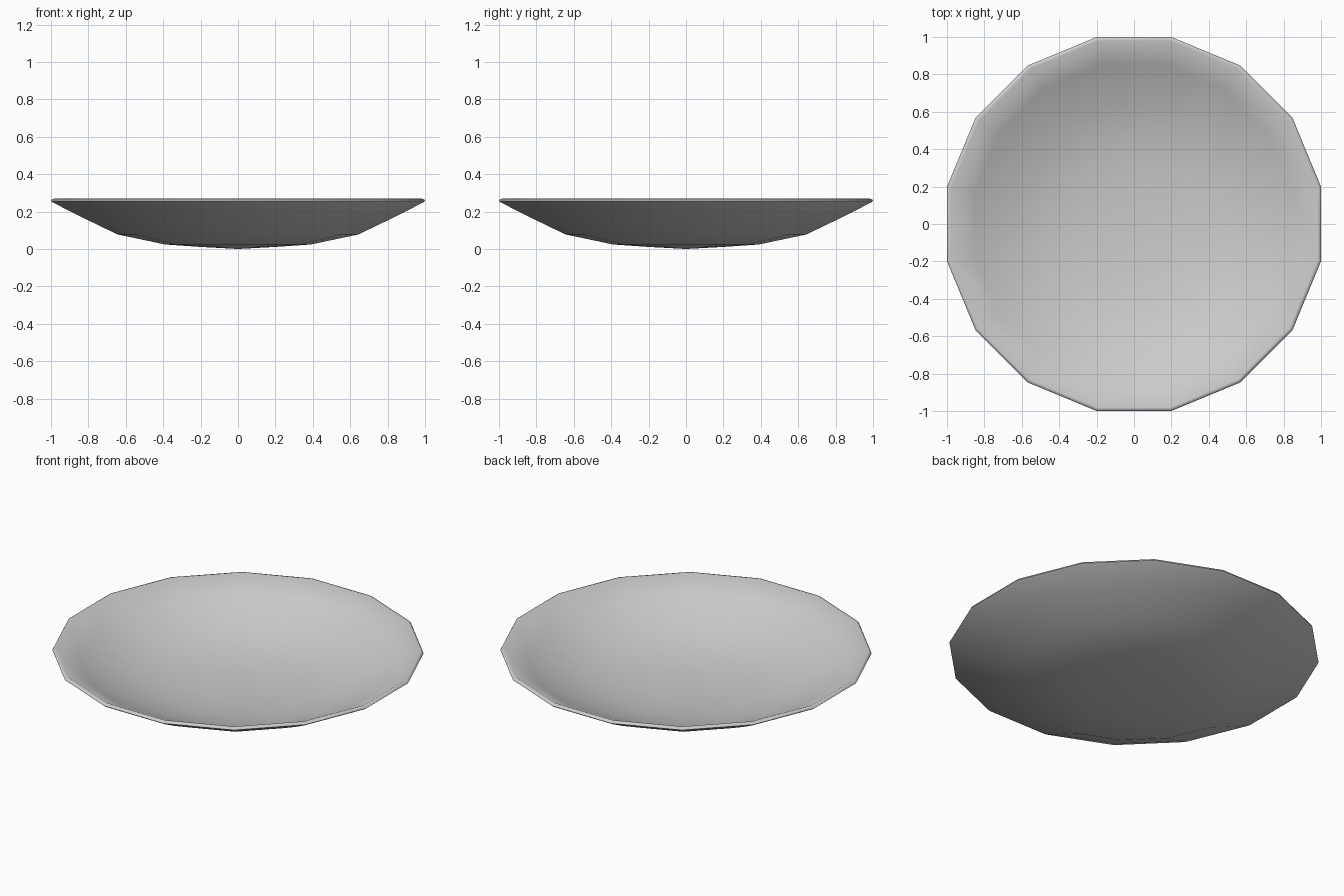
import bpy, bmesh, math

if "Cube" in bpy.data.objects:
    bpy.data.objects.remove(bpy.data.objects["Cube"])

SIDES = 16
# profile (distance to flat side, height): outside from the base up, over the rim, down the inside
profile = [(0.20, 0.011), (0.39, 0.024), (0.645, 0.078), (0.86, 0.182), (0.99, 0.249),
           (1.0, 0.257), (0.995, 0.267), (0.98, 0.269),
           (0.85, 0.202), (0.635, 0.100), (0.385, 0.046), (0.20, 0.033)]

bm = bmesh.new()
step = 2 * math.pi / SIDES
rings = []
for d, z in profile:
    r = d / math.cos(step / 2)
    rings.append([bm.verts.new((r * math.cos((k + 0.5) * step),
                                r * math.sin((k + 0.5) * step), z)) for k in range(SIDES)])

# walls of the dish
for a, b in zip(rings, rings[1:]):
    for k in range(SIDES):
        n = (k + 1) % SIDES
        bm.faces.new((a[k], a[n], b[n], b[k]))

# closed centres, underside and inside
for ring, z in ((rings[0], 0.0), (rings[-1], 0.024)):
    c = bm.verts.new((0, 0, z))
    for k in range(SIDES):
        bm.faces.new((c, ring[k], ring[(k + 1) % SIDES]))

bmesh.ops.recalc_face_normals(bm, faces=bm.faces[:])
mesh = bpy.data.meshes.new("shallow_dish")
bm.to_mesh(mesh)
bm.free()

dish = bpy.data.objects.new("shallow_dish", mesh)
bpy.context.collection.objects.link(dish)
bpy.context.view_layer.objects.active = dish
dish.select_set(True)
bpy.ops.object.shade_smooth_by_angle(angle=math.radians(60))
